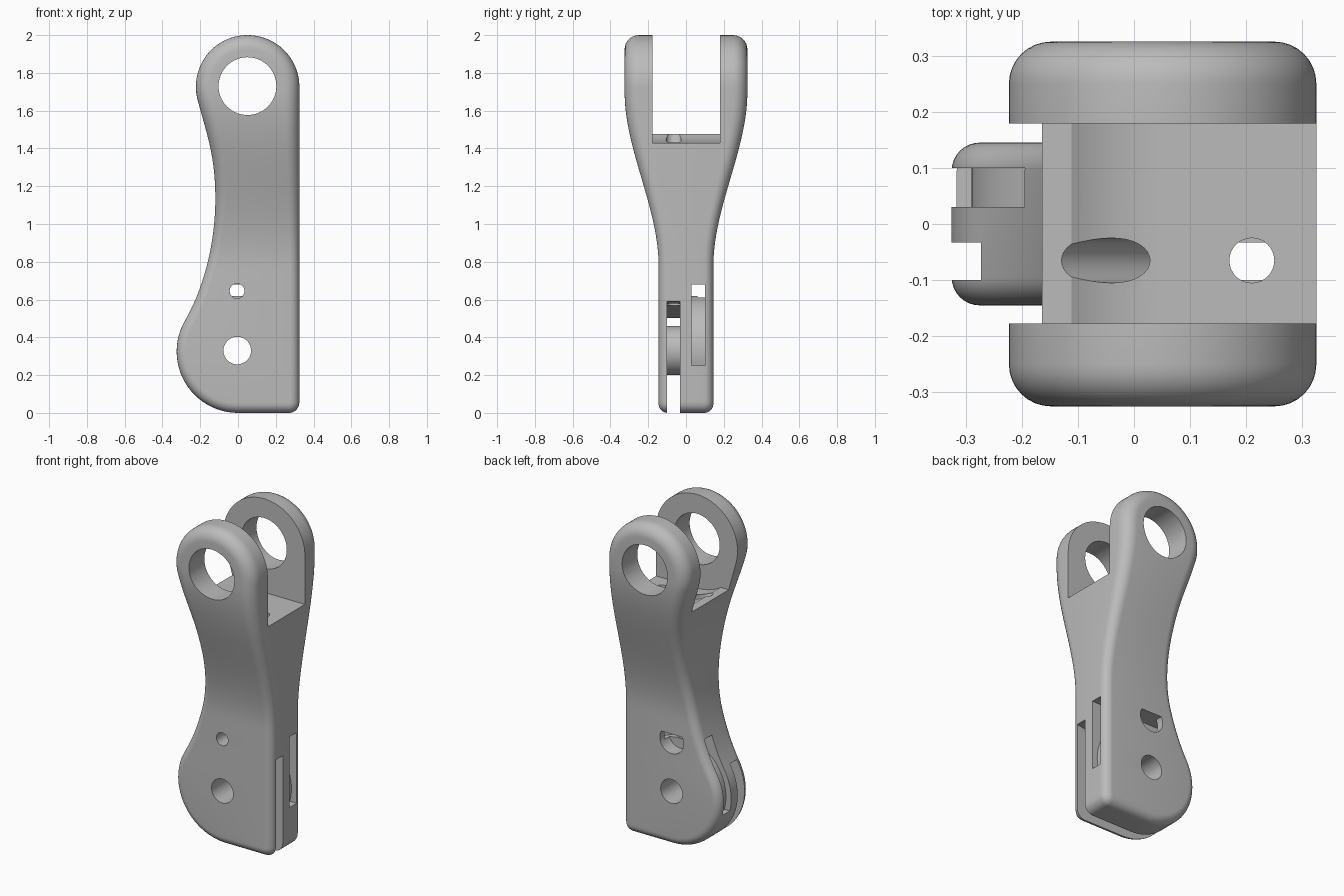
import bpy, bmesh, math
from mathutils import Vector
from mathutils.geometry import interpolate_bezier

cube = bpy.data.objects.get("Cube")
if cube:
    bpy.data.objects.remove(cube, do_unlink=True)

grey = bpy.data.materials.new("plain_grey")
grey.use_nodes = True
grey.diffuse_color = (0.5, 0.5, 0.5, 1)
grey.node_tree.nodes["Principled BSDF"].inputs["Base Color"].default_value = (0.5, 0.5, 0.5, 1)


def make(name, verts, faces):
    mesh = bpy.data.meshes.new(name)
    mesh.from_pydata(verts, [], faces)
    bm = bmesh.new()
    bm.from_mesh(mesh)
    bmesh.ops.recalc_face_normals(bm, faces=bm.faces)
    bm.to_mesh(mesh)
    bm.free()
    mesh.materials.append(grey)
    obj = bpy.data.objects.new(name, mesh)
    bpy.context.collection.objects.link(obj)
    return obj


def prism(name, pts, y0, y1):
    """Extrude an x-z outline along y."""
    n = len(pts)
    verts = [(x, y, z) for y in (y0, y1) for x, z in pts]
    sides = [(i, (i + 1) % n, n + (i + 1) % n, n + i) for i in range(n)]
    return make(name, verts, sides + [tuple(range(n)), tuple(range(n, 2 * n))])


def box(name, x0, x1, y0, y1, z0, z1):
    return prism(name, [(x0, z0), (x1, z0), (x1, z1), (x0, z1)], y0, y1)


def disc(name, x, z, r, y0=-1, y1=1, n=64):
    turn = [math.tau * i / n for i in range(n)]
    return prism(name, [(x + r * math.cos(a), z + r * math.sin(a)) for a in turn], y0, y1)


def bore(name, start, end, r):
    """Round drill between two points."""
    start, end = Vector(start), Vector(end)
    rot = (end - start).to_track_quat('Z', 'Y')
    ring = [rot @ Vector((r * math.cos(i * math.tau / 32), r * math.sin(i * math.tau / 32), 0))
            for i in range(32)]
    faces = [(i, (i + 1) % 32, 32 + (i + 1) % 32, 32 + i) for i in range(32)]
    return make(name, [start + p for p in ring] + [end + p for p in ring],
                faces + [tuple(range(32)), tuple(range(32, 64))])


def combine(obj, tool, operation='DIFFERENCE'):
    mod = obj.modifiers.new("cut", 'BOOLEAN')
    mod.operation, mod.solver, mod.object = operation, 'EXACT', tool
    bpy.context.view_layer.objects.active = obj
    bpy.ops.object.modifier_apply(modifier=mod.name)
    bpy.data.objects.remove(tool, do_unlink=True)


# Left outline: round foot, waisted back, round head
FOOT, HEAD, HX, HZ, EDGE, CORNER = 0.325, 0.273, 0.05, 1.727, 0.325, 0.055
left = [Vector((-FOOT * math.sin(a), FOOT - FOOT * math.cos(a)))
        for a in (math.radians(d) for d in range(0, 121, 5))]
waist = Vector((-0.12, 1.13))
neck = Vector((HX - HEAD * math.cos(math.radians(15)), HZ - HEAD * math.sin(math.radians(15))))
left += interpolate_bezier(left[-1], (-0.181, 0.66), (-0.12, 0.9), waist, 20)[1:]
left += interpolate_bezier(waist, (-0.12, 1.36), (-0.162, 1.463), neck, 20)[1:]
left += [Vector((HX - HEAD * math.cos(a), HZ + HEAD * math.sin(a)))
         for a in (math.radians(d) for d in range(-11, 90, 4))]
left = [Vector((p[0], p[1])) for p in left]


def right_x(z):
    if z < CORNER:
        return EDGE - CORNER + math.sqrt(CORNER ** 2 - (CORNER - z) ** 2)
    if z > HZ:
        return HX + math.sqrt(max(HEAD ** 2 - (z - HZ) ** 2, 0)) * (EDGE - HX) / HEAD
    return EDGE


outline = left + [Vector((right_x(p.y), p.y)) for p in reversed(left)]
count = len(outline)


def flare(z):
    t = min(max((z - 0.78) / 0.92, 0), 1)
    return t * t * (3 - 2 * t)


# Body: rings that round over from the front face to the back face
STEPS = 8
angles = [math.pi / 2 * k / STEPS for k in range(STEPS, -1, -1)]
rings = [(-1, a) for a in angles] + [(1, a) for a in reversed(angles)]
verts, faces = [], []
for side, a in rings:
    for i, p in enumerate(outline):
        back = (p - outline[i - 1]).normalized()
        ahead = (outline[(i + 1) % count] - p).normalized()
        tangent = (back + ahead).normalized()
        r = 0.05 + 0.025 * flare(p.y)
        q = p + Vector((tangent.y, -tangent.x)) * r * (1 - math.cos(a))
        verts.append((q.x, side * (0.145 + 0.18 * flare(q.y) - r * (1 - math.sin(a))), q.y))
for k in range(len(rings) - 1):
    for i in range(count):
        j = (i + 1) % count
        faces.append((k * count + i, k * count + j, (k + 1) * count + j, (k + 1) * count + i))
for base in (0, (len(rings) - 1) * count):
    for i in range(len(left) - 1):
        m = count - 1 - i
        faces.append((base + i, base + i + 1, base + m - 1, base + m))
body = make("link_body", verts, faces)

# Fork gap with a floor that follows the mating knuckle
gap = (-0.177, 0.179)
combine(body, disc("fork_round", HX, 1.73, 0.3, *gap, n=96))
combine(body, box("fork_front", HX, 1, *gap, 1.43, 2.2))
combine(body, box("fork_back", -1, 0.1, *gap, 1.477, 2.2))

# Open slot at the foot, keeping a hub around the pin hole
foot_slot = prism("foot_slot", [(-0.5, -0.2), (0.5, -0.2), (0.5, 0.61), (0.325, 0.59),
                                (-0.29, 0.5), (-0.5, 0.47)], -0.1, -0.033)
combine(foot_slot, disc("hub", 0, 0.33, 0.13))
combine(body, foot_slot)

# Cord groove running over a large inner disc
groove = box("cord_groove", -0.5, 0.5, 0.03, 0.1, 0.25, 0.68)
combine(groove, disc("groove_disc", 0, 0.33, 0.29))
combine(body, groove)

# Pin holes
combine(body, disc("head_hole", HX, 1.73, 0.153))
combine(body, disc("foot_hole", -0.004, 0.33, 0.073))

# Cord hole with a flat-topped pocket on the back
combine(body, disc("cord_hole", -0.005, 0.645, 0.039, -1, 0.05, 32))
pocket = disc("cord_pocket", -0.005, 0.64, 0.08, 0.06, 1, 48)
combine(pocket, box("pocket_limit", -1, 1, -1, 2, 0, 0.679), 'INTERSECT')
combine(body, pocket)

# Cord tunnels from the fork floor
combine(body, bore("straight_tunnel", (0.21, -0.065, 1.6), (0.21, -0.065, 0.54), 0.04))
combine(body, bore("slanted_tunnel", (-0.155, -0.065, 1.56), (0.2, -0.065, 1.2), 0.04))

bpy.ops.object.select_all(action='DESELECT')
body.select_set(True)
bpy.context.view_layer.objects.active = body
bpy.ops.object.shade_smooth_by_angle(angle=math.radians(30))
